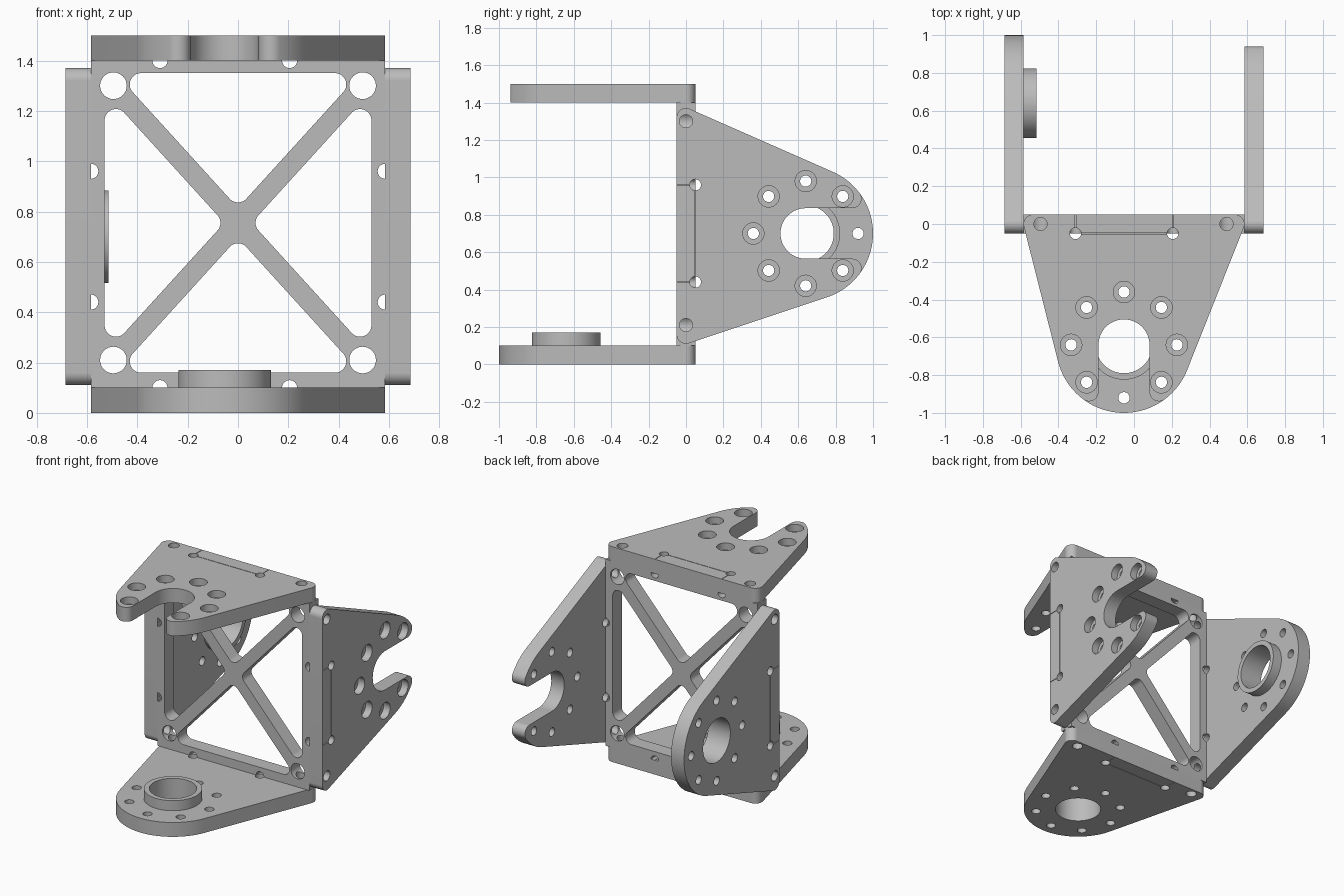
import bpy, bmesh
from math import sin, cos, pi, atan2, hypot, sqrt
from mathutils import Matrix, Vector
from mathutils.geometry import convex_hull_2d

if "Cube" in bpy.data.objects:
    bpy.data.objects.remove(bpy.data.objects["Cube"])

grey = bpy.data.materials.new("machined_grey")
grey.use_nodes = True
grey.diffuse_color = (0.5, 0.5, 0.5, 1)
grey.node_tree.nodes["Principled BSDF"].inputs["Base Color"].default_value = (0.5, 0.5, 0.5, 1)

T = 0.1            # sheet thickness
E = T / 2          # half thickness, also the corner radius
REACH = 0.64       # distance from base line to disc centre
DISC_R = 0.36
BOLT_R = 0.28
NOTCH_R = 0.135


def arc(cx, cy, r, a0=0, a1=2 * pi, n=32):
    return [(cx + r * cos(a0 + (a1 - a0) * i / n), cy + r * sin(a0 + (a1 - a0) * i / n))
            for i in range(n + 1)]


def circle(cx, cy, r, n=32):
    return arc(cx, cy, r, n=n)[:-1]


def hull(*circles):
    pts = [p for c in circles for p in circle(*c, 96)]
    return [pts[i] for i in convex_hull_2d([Vector(p) for p in pts])]


def box(x0, y0, x1, y1):
    return [(x0, y0), (x1, y0), (x1, y1), (x0, y1)]


def bake(obj):
    """Replace an object with its evaluated, welded mesh."""
    dg = bpy.context.evaluated_depsgraph_get()
    mesh = bpy.data.meshes.new_from_object(obj.evaluated_get(dg))
    name = obj.name
    bpy.data.objects.remove(obj)
    mesh.name = name
    new = bpy.data.objects.new(name, mesh)
    bpy.context.collection.objects.link(new)
    return new


def slab(name, loops, w0, w1, frame):
    """Extrude an outline with holes from w0 to w1, placed by a frame matrix."""
    cu = bpy.data.curves.new(name, "CURVE")
    cu.dimensions, cu.fill_mode, cu.extrude = "2D", "BOTH", (w1 - w0) / 2
    for loop in loops:
        s = cu.splines.new("POLY")
        s.points.add(len(loop) - 1)
        for p, (x, y) in zip(s.points, loop):
            p.co = (x, y, 0, 1)
        s.use_cyclic_u = True
    obj = bpy.data.objects.new(name, cu)
    bpy.context.collection.objects.link(obj)
    obj = bake(obj)
    bm = bmesh.new()
    bm.from_mesh(obj.data)
    bmesh.ops.remove_doubles(bm, verts=bm.verts, dist=1e-5)
    bmesh.ops.transform(bm, verts=bm.verts, matrix=frame @ Matrix.Translation((0, 0, (w0 + w1) / 2)))
    bmesh.ops.recalc_face_normals(bm, faces=bm.faces)
    bm.to_mesh(obj.data)
    bm.free()
    return obj


def finish(obj):
    obj.data.materials.clear()
    obj.data.materials.append(grey)
    bpy.ops.object.select_all(action="DESELECT")
    obj.select_set(True)
    bpy.context.view_layer.objects.active = obj
    bpy.ops.object.shade_smooth_by_angle(angle=0.6)


def basis(u, v, w, origin):
    m = Matrix((u, v, w)).transposed().to_4x4()
    m.translation = origin
    return m


def body(ends, cu):
    return hull((ends[0] + E, 0, E), (ends[1] - E, 0, E), (cu, REACH, DISC_R))


def notched(ends, cu):
    """Arm outline with an open round-tipped notch at the far end."""
    a = NOTCH_R + E
    b = sqrt((DISC_R - E) ** 2 - a ** 2)
    t = atan2(b, a)
    ang = lambda p: (atan2(p[1] - REACH, p[0] - cu) - pi / 2) % (2 * pi)
    gap = pi / 2 - t + 0.01
    rim = sorted((p for p in body(ends, cu) if gap < ang(p) < 2 * pi - gap), key=ang)
    return (rim + arc(cu + a, REACH + b, E, t, pi, 12)
            + arc(cu, REACH, NOTCH_R, 0, -pi, 32)
            + arc(cu - a, REACH + b, E, 0, pi - t, 12))


def details(pins, tabs):
    """Corner pin holes, relief holes and hairline tab joints."""
    g, r = 0.002, 0.03
    loops = [circle(u, 0, 0.035) for u in pins] + [circle(u, E, r) for u in tabs]
    loops.append(box(tabs[0] + r + g, E - g, tabs[1] - r - g, E + g))
    loops += [box(u - g, 0.003 - E, u + g, E - r - g) for u in tabs]
    return loops


def bolts(cu, r, skip=()):
    return [circle(cu + BOLT_R * sin(k * pi / 4), REACH + BOLT_R * cos(k * pi / 4), r, 24)
            for k in range(8) if k not in skip]


def ring_arm(name, ends, pins, cu, tabs, frame):
    bore = circle(cu, REACH, 0.15, 64)
    plate = [body(ends, cu), bore] + details(pins, tabs) + bolts(cu, 0.03)
    finish(slab(name + "_ring_arm", plate, 0, T, frame))
    finish(slab(name + "_boss", [circle(cu, REACH, 0.184, 64), bore], -0.07, 0, frame))


def notch_arm(name, ends, pins, cu, tabs, frame):
    base = [notched(ends, cu)] + details(pins, tabs)
    finish(slab(name + "_arm_inner", base + bolts(cu, 0.03, (0,)), 0, E, frame))
    finish(slab(name + "_arm_counterbored", base + bolts(cu, 0.057, (0,)), E, T, frame))


# Arms: end limits, pin holes, disc centre, tab ends
X, Y, Z = Vector((1, 0, 0)), Vector((0, 1, 0)), Vector((0, 0, 1))
flat = ((-0.585, 0.585), (-0.495, 0.49), -0.053, (-0.31, 0.205))
upright = ((0.11, 1.37), (0.21, 1.30), 0.70, (0.44, 0.96))
ring_arm("bottom", *flat, basis(X, -Y, -Z, (0, 0, 0.1)))
notch_arm("top", *flat, basis(X, -Y, Z, (0, 0, 1.4)))
ring_arm("right", *upright, basis(Z, Y, -X, (-0.585, 0, 0)))
notch_arm("left", *upright, basis(Z, Y, X, (0.585, 0, 0)))

# Central frame with diagonal braces: four rounded triangular windows
W, Z0, Z1, CZ = 0.585, 0.1, 1.4, 0.755
R, SLOPE = 0.045, 1.1
shift = (0.04 + R) * hypot(1, SLOPE)
loops = [box(-W, Z0, W, Z1)]
for s in (-1, 1):
    h = 0.595 - R
    w = (h - shift) / SLOPE
    loops.append(hull((0, CZ + s * shift, R), (w, CZ + s * h, R), (-w, CZ + s * h, R)))
    x = 0.53 - R
    d = SLOPE * x - shift
    loops.append(hull((s * shift / SLOPE, CZ, R), (s * x, CZ + d, R), (s * x, CZ - d, R)))
    loops += [circle(s * 0.495, z, 0.053) for z in (0.21, 1.30)]
face = basis(X, Z, -Y, (0, 0, 0))
core = slab("brace_frame", loops, -E, E, face)

# Pin bores and edge reliefs cut through the frame
side_up = basis(Y, Z, X, (0, 0, 0))
cuts = []


def cutter(pieces):
    mesh = bpy.data.meshes.new("bore_cutter")
    bm = bmesh.new()
    for pos, axis, r, depth in pieces:
        m = Matrix.Translation(pos) @ axis.to_track_quat("Z", "Y").to_matrix().to_4x4()
        bmesh.ops.create_cone(bm, cap_ends=True, segments=32, radius1=r, radius2=r, depth=depth, matrix=m)
    bm.to_mesh(mesh)
    bm.free()
    obj = bpy.data.objects.new("bore_cutter", mesh)
    obj.hide_render = True
    bpy.context.collection.objects.link(obj)
    mod = core.modifiers.new("bore", "BOOLEAN")
    mod.operation, mod.solver, mod.object = "DIFFERENCE", "EXACT", obj
    cuts.append(obj)


cutter([((x, 0, z), Z, 0.035, 0.24) for x in flat[1] for z in (0.09, 1.41)])
cutter([((x, 0, z), X, 0.035, 0.24) for x in (-0.61, 0.61) for z in upright[1]])
cutter([((x, 0, z), Y, 0.03, 0.3) for x in flat[3] for z in (Z0, Z1)]
       + [((x, 0, z), Y, 0.03, 0.3) for x in (-W, W) for z in upright[3]])
core = bake(core)
for c in cuts:
    bpy.data.objects.remove(c)
finish(core)
